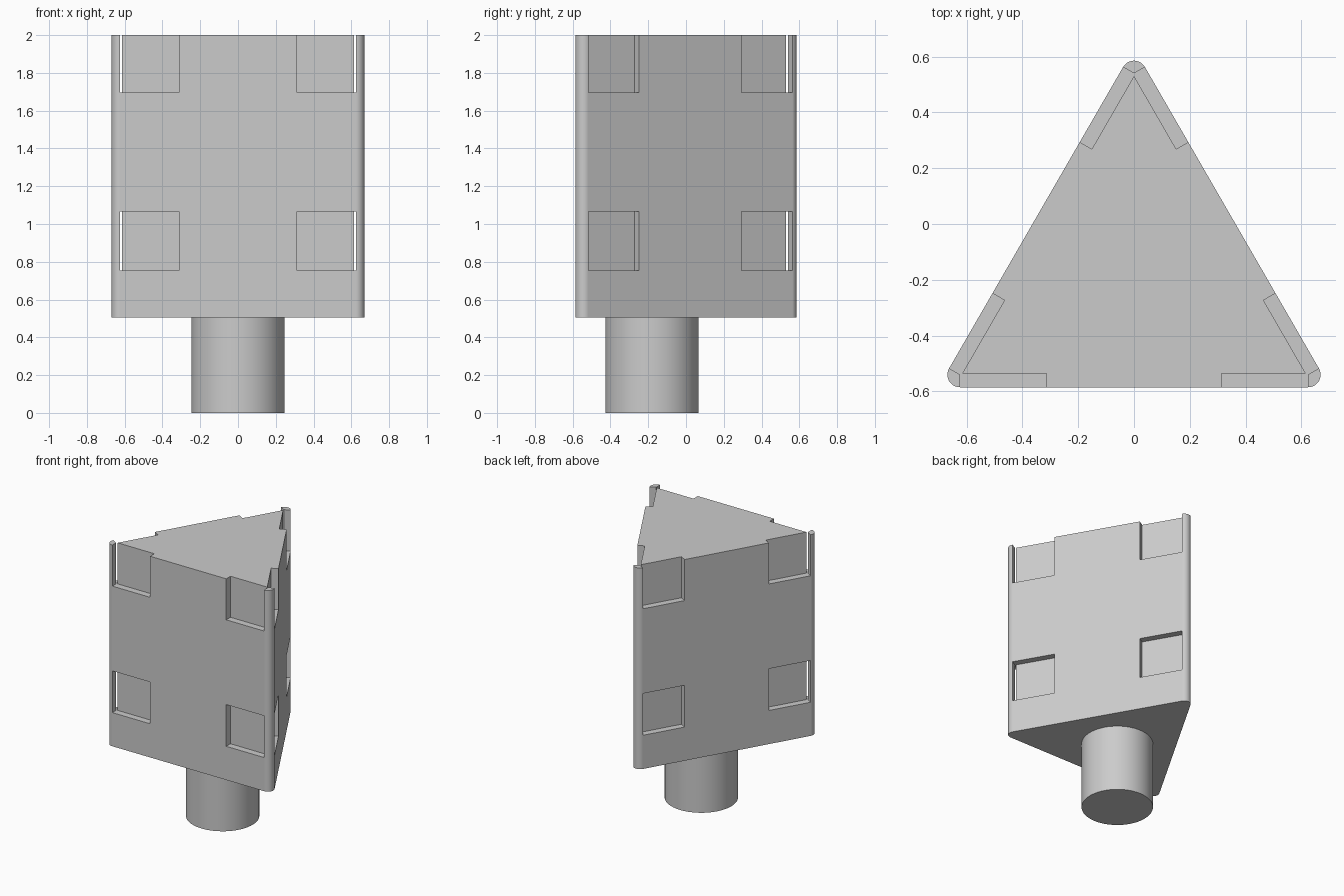
import bpy, bmesh
from math import pi, cos, sin, radians
from mathutils import Matrix, Vector

cube = bpy.data.objects.get("Cube")
if cube:
    bpy.data.objects.remove(cube, do_unlink=True)

BASE, TOP = 0.505, 2.0
RADIUS = 0.045                 # rounded corner radius
HALF = 0.624                   # half the flat width of a side
AXIS_Y = -0.18                 # centre line of the prism and the peg
INNER = HALF / 3 ** 0.5        # axis to the line joining corner centres
DEPTH = 0.05                   # pocket depth

grey = bpy.data.materials.new("plain grey")
grey.use_nodes = True
colour = (0.6, 0.6, 0.6, 1)
grey.diffuse_color = colour
bsdf = next(n for n in grey.node_tree.nodes if n.type == 'BSDF_PRINCIPLED')
bsdf.inputs["Base Color"].default_value = colour


def make_object(name, bm):
    bmesh.ops.recalc_face_normals(bm, faces=bm.faces)
    mesh = bpy.data.meshes.new(name)
    bm.to_mesh(mesh)
    bm.free()
    mesh.materials.append(grey)
    obj = bpy.data.objects.new(name, mesh)
    obj.location.y = AXIS_Y
    bpy.context.collection.objects.link(obj)
    return obj


def select(obj):
    bpy.ops.object.select_all(action='DESELECT')
    obj.select_set(True)
    bpy.context.view_layer.objects.active = obj


def prism(name, outline, z0, z1):
    bm = bmesh.new()
    face = bm.faces.new([bm.verts.new((x, y, z0)) for x, y in outline])
    top = bmesh.ops.extrude_face_region(bm, geom=[face])["geom"]
    verts = [v for v in top if isinstance(v, bmesh.types.BMVert)]
    bmesh.ops.translate(bm, verts=verts, vec=(0, 0, z1 - z0))
    return make_object(name, bm)


# Triangular body with rounded vertical corners
STEPS = 12
outline = []
for corner in range(3):
    middle = pi / 2 + corner * 2 * pi / 3
    for i in range(STEPS + 1):
        a = middle + (i / STEPS - 0.5) * 2 * pi / 3
        outline.append((2 * INNER * cos(middle) + RADIUS * cos(a),
                        2 * INNER * sin(middle) + RADIUS * sin(a)))
body = prism("triangular_body", outline, BASE, TOP)


# Four square pockets on each of the three sides; the upper ones open at the top
def pocket_cutter(side):
    bm = bmesh.new()
    turn = Matrix.Rotation(side * 2 * pi / 3, 4, 'Z')
    back = -(INNER + RADIUS) + DEPTH
    x0, x1 = 0.313, HALF - 0.0005
    for sign in (-1, 1):
        for z0, z1 in ((0.755, 1.065), (1.695, 2.1)):
            size = Vector((x1 - x0, 0.15, z1 - z0))
            centre = Vector((sign * (x0 + x1) / 2, back - 0.075, (z0 + z1) / 2))
            bmesh.ops.create_cube(bm, size=1, matrix=turn
                                  @ Matrix.Translation(centre)
                                  @ Matrix.Diagonal((*size, 1)))
    cutter = make_object("pocket_cutter", bm)
    cutter.hide_render = True
    return cutter


for side in range(3):
    cutter = pocket_cutter(side)
    cut = body.modifiers.new("pockets", 'BOOLEAN')
    cut.operation = 'DIFFERENCE'
    cut.solver = 'EXACT'
    cut.object = cutter
    select(body)
    bpy.ops.object.modifier_apply(modifier=cut.name)
    bpy.data.objects.remove(cutter, do_unlink=True)

# Round mounting peg underneath
circle = [(0.247 * cos(i * pi / 32), 0.247 * sin(i * pi / 32)) for i in range(64)]
peg = prism("mounting_peg", circle, 0, BASE + 0.01)

# Smooth the rounded surfaces, keep the flat ones flat
for obj in (body, peg):
    select(obj)
    bpy.ops.object.shade_smooth_by_angle(angle=radians(30))
    weighted = obj.modifiers.new("even shading", 'WEIGHTED_NORMAL')
    weighted.keep_sharp = True
